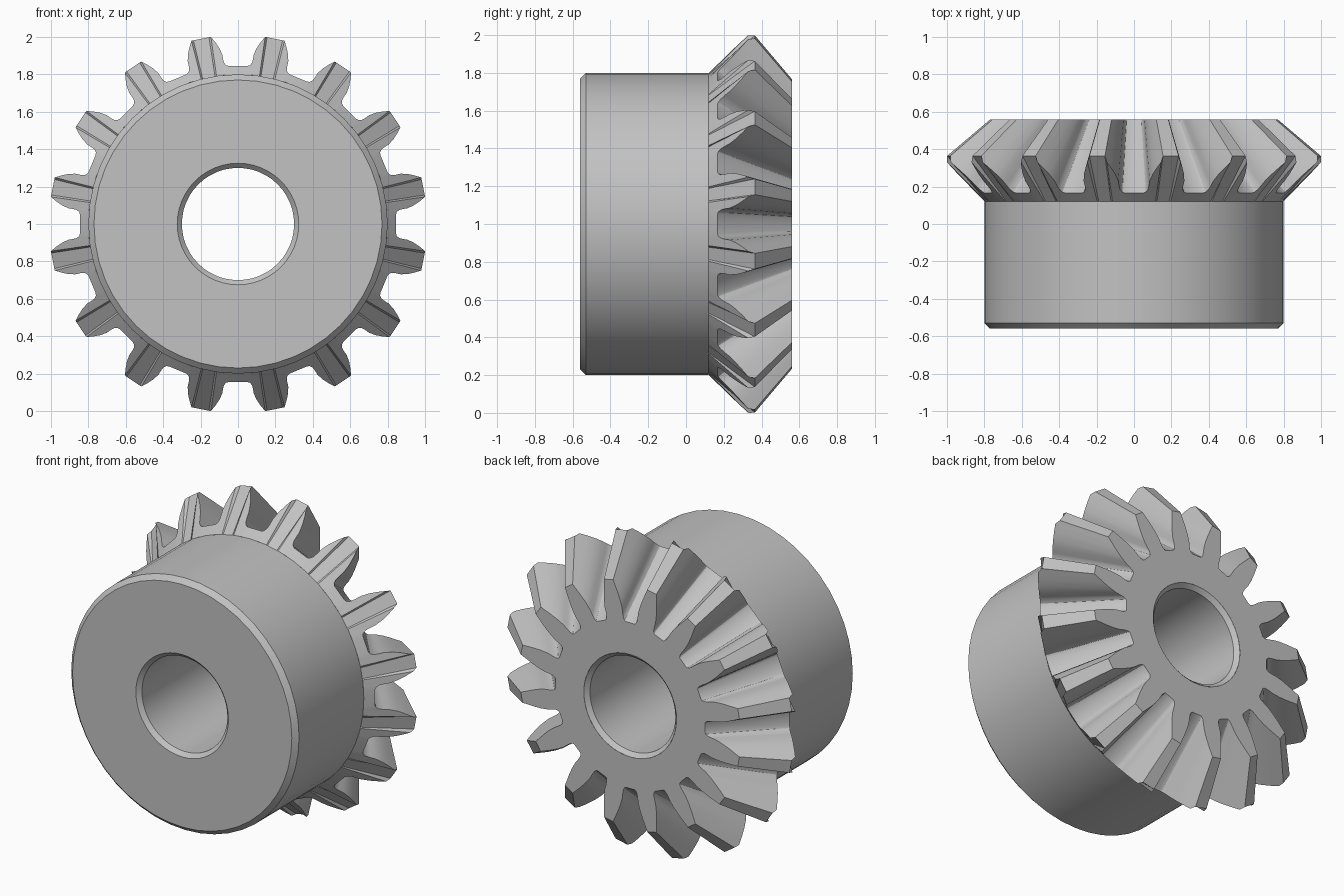
import bpy
from math import sin, cos, pi, radians

cube = bpy.data.objects.get("Cube")
if cube:
    bpy.data.objects.remove(cube)

steel = bpy.data.materials.new("grey steel")
steel.use_nodes = True
GREY = (0.54, 0.54, 0.54, 1)
steel.diffuse_color = GREY
steel.node_tree.nodes["Principled BSDF"].inputs["Base Color"].default_value = GREY

TEETH = 16
PITCH = 2 * pi / TEETH
APEX, BACK = 1.21, 0.56      # cone apex and flat rear face along y
TIP = 1.0105                 # radius the tooth tips are turned down to
BORE, HUB, STEP = 0.325, 0.80, 0.12


def point(r, y, angle):
    """Cylinder coordinates around the gear axis; angle 0 points up."""
    return (r * sin(angle), y, 1 + r * cos(angle))


def loft(name, rings):
    """Join closed rings of equal length with quads."""
    n = len(rings[0])
    verts = [p for ring in rings for p in ring]
    faces = []
    for k in range(len(rings) - 1):
        for i in range(n):
            j = (i + 1) % n
            faces.append((k * n + i, (k + 1) * n + i, (k + 1) * n + j, k * n + j))
    mesh = bpy.data.meshes.new(name)
    mesh.from_pydata(verts, [], faces)
    mesh.materials.append(steel)
    obj = bpy.data.objects.new(name, mesh)
    bpy.context.collection.objects.link(obj)
    bpy.ops.object.select_all(action='DESELECT')
    obj.select_set(True)
    bpy.context.view_layer.objects.active = obj
    bpy.ops.object.mode_set(mode='EDIT')
    bpy.ops.mesh.select_all(action='SELECT')
    bpy.ops.mesh.normals_make_consistent(inside=False)
    bpy.ops.object.mode_set(mode='OBJECT')
    bpy.ops.object.shade_smooth_by_angle(angle=radians(25))
    return obj


def circle(r, y, n):
    return [point(r, y, 2 * pi * i / n) for i in range(n)]


# Hub with chamfered bore
hub_profile = [(BORE, BACK), (0.30, 0.535), (0.30, -0.535), (BORE, -BACK),
               (0.77, -BACK), (HUB, -0.53), (HUB, STEP)]
hub = loft("hub", [circle(r, y, 48) for r, y in hub_profile])

# Half tooth on the back cone: radius, half angle in degrees
half_tooth = [(0.846, 7.9), (0.851, 7.0), (0.864, 6.3), (0.885, 6.05),
              (0.91, 5.95), (0.945, 5.2), (0.98, 4.1), (TIP, 3.0), (1.029, 2.4)]
tooth = [(r, -a) for r, a in half_tooth] + [(r, a) for r, a in reversed(half_tooth)]

base, front, rear, inner = [], [], [], []
for t in range(TEETH):
    for r, deg in tooth:
        angle = (t + 0.5) * PITCH + radians(deg)
        y = r - HUB + STEP                   # 45 degree back cone
        slope = (APEX - y) / r               # flanks run towards the apex
        cut = min(r, TIP)
        base.append(point(HUB - 0.001, STEP, angle))
        front.append(point(cut, APEX - slope * cut, angle))
        rear.append(point((APEX - BACK) / slope, BACK, angle))
        inner.append(point(BORE, BACK, angle))

# Toothed crown: back cone, flanks, flat rear face
crown = loft("toothed_crown", [base, front, rear, inner])
